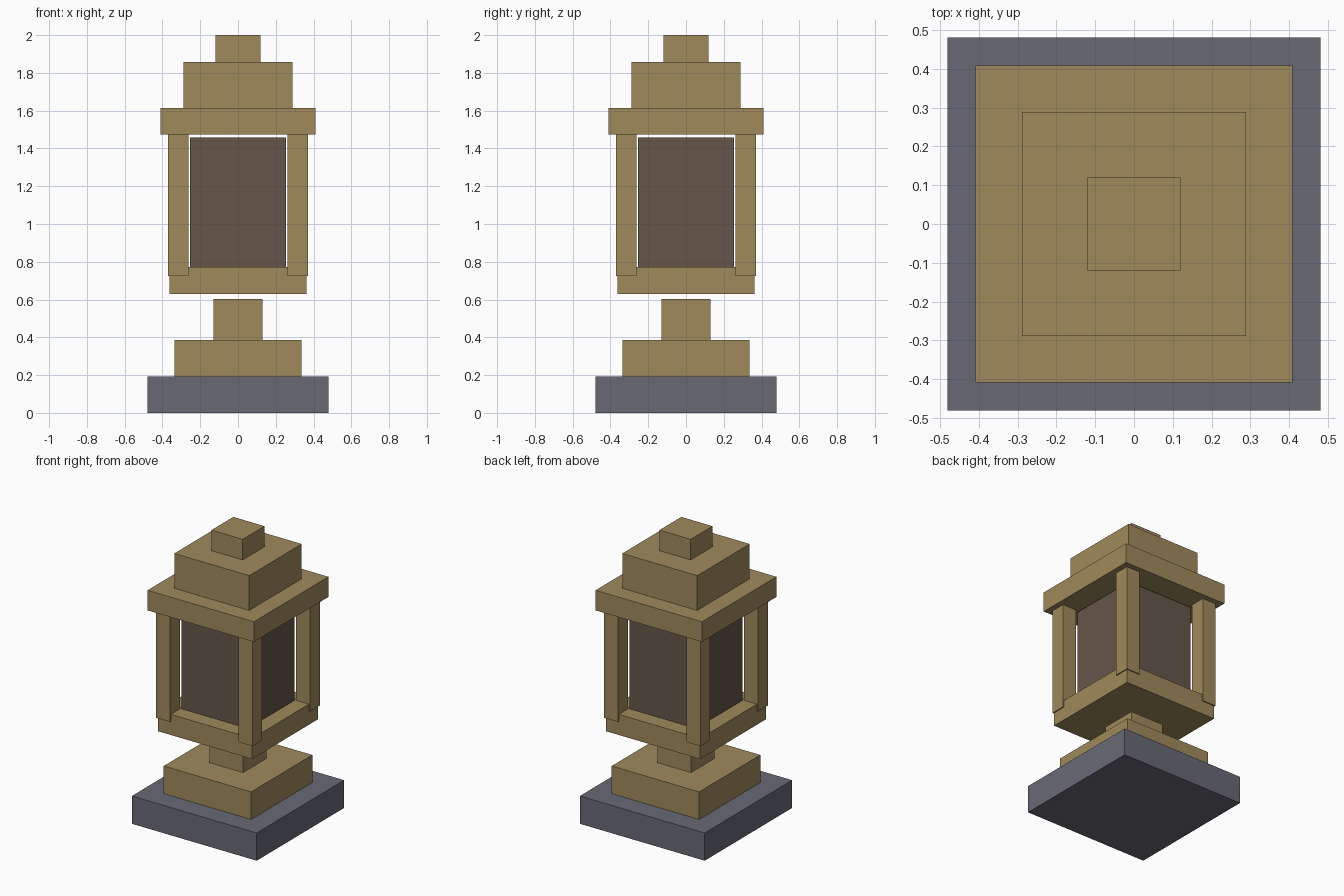
import bpy

if "Cube" in bpy.data.objects:
    bpy.data.objects.remove(bpy.data.objects["Cube"])


def srgb(r, g, b):
    def lin(c):
        c /= 255
        return c / 12.92 if c <= 0.04045 else ((c + 0.055) / 1.055) ** 2.4
    return (lin(r), lin(g), lin(b), 1.0)


def material(name, color):
    mat = bpy.data.materials.new(name)
    mat.diffuse_color = color
    mat.use_nodes = True
    mat.node_tree.nodes["Principled BSDF"].inputs["Base Color"].default_value = mat.diffuse_color
    return mat


brass = material("brass", srgb(160, 138, 92))
stone = material("slate stone", srgb(104, 105, 118))
smoked = material("smoked glass", srgb(101, 86, 74))


def box(name, half, z0, z1, mat, x=0.0, y=0.0):
    """Square upright block with the given half width, from z0 to z1."""
    bpy.ops.mesh.primitive_cube_add(size=1, location=(x, y, (z0 + z1) / 2))
    obj = bpy.context.object
    obj.name = name
    obj.scale = (2 * half, 2 * half, z1 - z0)
    bpy.ops.object.transform_apply(location=False, rotation=False, scale=True)
    obj.data.materials.append(mat)
    return obj


# Stepped foot
box("base_slab", 0.48, 0.0, 0.193, stone)
box("foot_step", 0.336, 0.193, 0.385, brass)
box("neck", 0.13, 0.385, 0.603, brass)

# Lantern body: tray, glass block and corner posts
box("tray", 0.362, 0.63, 0.773, brass)
box("glass_block", 0.255, 0.773, 1.459, smoked)
for sx, side in ((-1, "left"), (1, "right")):
    for sy, end in ((-1, "front"), (1, "back")):
        box(f"{end}_{side}_post", 0.0535, 0.724, 1.475, brass,
            sx * 0.3165, sy * 0.3165)

# Stepped roof
box("roof_eave", 0.409, 1.475, 1.615, brass)
box("roof_step", 0.288, 1.615, 1.857, brass)
box("roof_cap", 0.12, 1.857, 2.0, brass)
